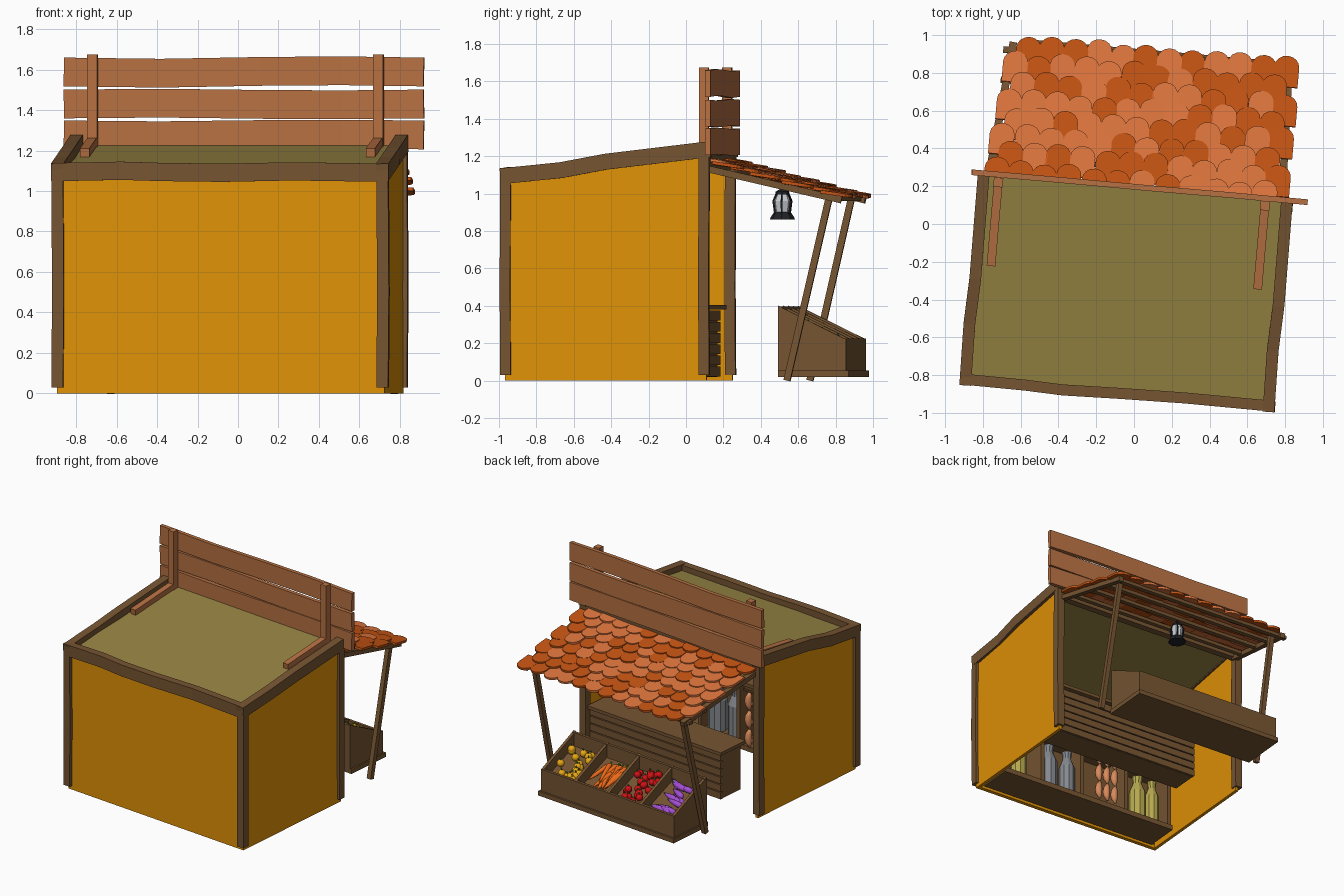
import bpy, bmesh, random
from math import sin, cos, pi, radians
from mathutils import Vector, Matrix

if "Cube" in bpy.data.objects:
    bpy.data.objects.remove(bpy.data.objects["Cube"])

random.seed(4)
mats = {}
WOOD, DARK, SIGN, WALL = '755535', '5C4228', 'B57044', 'E0910F'


def material(hexcol):
    if hexcol not in mats:
        m = bpy.data.materials.new('paint_' + hexcol)
        rgb = [(int(hexcol[i:i + 2], 16) / 255) ** 2.2 for i in (0, 2, 4)]
        m.diffuse_color = (*rgb, 1)
        m.use_nodes = True
        m.node_tree.nodes["Principled BSDF"].inputs["Base Color"].default_value = m.diffuse_color
        mats[hexcol] = m
    return mats[hexcol]


def finish(bm, name, col, smooth=False):
    bmesh.ops.recalc_face_normals(bm, faces=bm.faces)
    me = bpy.data.meshes.new(name)
    for f in bm.faces:
        f.smooth = smooth
    bm.to_mesh(me)
    bm.free()
    me.transform(Matrix.Rotation(radians(-5), 4, 'Z'))  # whole stall is turned slightly
    me.materials.append(material(col))
    ob = bpy.data.objects.new(name, me)
    bpy.context.collection.objects.link(ob)
    return ob


def box(bm, x0, x1, y0, y1, z0, z1):
    m = Matrix.Translation(((x0 + x1) / 2, (y0 + y1) / 2, (z0 + z1) / 2))
    bmesh.ops.create_cube(bm, size=1, matrix=m @ Matrix.Diagonal((x1 - x0, y1 - y0, z1 - z0, 1)))


def prism(bm, pts, vec):
    a = [bm.verts.new(p) for p in pts]
    b = [bm.verts.new(Vector(p) + Vector(vec)) for p in pts]
    bm.faces.new(a)
    bm.faces.new(b[::-1])
    for i in range(len(a)):
        j = (i + 1) % len(a)
        bm.faces.new((a[j], a[i], b[i], b[j]))


def rect(w, h):
    return [(-w / 2, -h / 2), (w / 2, -h / 2), (w / 2, h / 2), (-w / 2, h / 2)]


def circle(n):
    return [(cos(2 * pi * i / n), sin(2 * pi * i / n)) for i in range(n)]


def sweep(bm, pts, ring, scales=None):
    pts = [Vector(p) for p in pts]
    n, rings = len(ring), []
    for i, p in enumerate(pts):
        t = (pts[min(i + 1, len(pts) - 1)] - pts[max(i - 1, 0)]).normalized()
        side = t.cross(Vector((0, 0, 1))) if abs(t.z) < 0.9 else Vector((1, 0, 0))
        side.normalize()
        up = side.cross(t).normalized()
        s = scales[i] if scales else 1
        rings.append([bm.verts.new(p + side * a * s + up * b * s) for a, b in ring])
    bm.faces.new(rings[0])
    bm.faces.new(rings[-1][::-1])
    for r, q in zip(rings, rings[1:]):
        for i in range(n):
            bm.faces.new((r[i], r[(i + 1) % n], q[(i + 1) % n], q[i]))


def part(name, col, pts, ring, scales=None, smooth=False):
    bm = bmesh.new()
    sweep(bm, pts, ring, scales)
    return finish(bm, name, col, smooth)


# plaster walls
bm = bmesh.new()
box(bm, -.81, .79, -.9, -.87, 0, 1.07)
for x in (-.82, .78):
    prism(bm, [(x, -.9, 0), (x, .18, 0), (x, .18, 1.21), (x, -.35, 1.15), (x, -.9, 1.06)], (.025, 0, 0))
finish(bm, 'walls', WALL)

# sloping roof panel
bm = bmesh.new()
prism(bm, [(-.81, -.9, 1.07), (-.81, .19, 1.205), (-.81, .19, 1.225), (-.81, -.9, 1.09)], (1.6, 0, 0))
finish(bm, 'roof_panel', '958345')

# corner posts, rim beams and header
for s, x in (('left', -.816), ('right', .796)):
    for e, y, h in (('front', -.897, 1.07), ('back', .168, 1.21)):
        part(f'{e}_{s}_post', WOOD, [(x, y, .03), (x + .004, y - .003, .5), (x, y, h)], rect(.058, .056))
    part(f'{s}_rim_beam', WOOD, [(x, -.925, 1.092), (x - .006, -.6, 1.125), (x + .004, -.36, 1.17), (x, .2, 1.237)],
         rect(.062, .085))
part('front_rim_beam', WOOD, [(-.845, -.897, 1.093), (-.5, -.9, 1.1), (-.3, -.908, 1.094), (0, -.9, 1.09),
                              (.35, -.894, 1.097), (.825, -.897, 1.09)], rect(.058, .09))
part('back_header_beam', WOOD, [(-.845, .168, 1.17), (0, .168, 1.165), (.825, .168, 1.17)], rect(.055, .08))

# backing board with its brackets
for i, (z, wob) in enumerate(((1.277, .004), (1.43, -.004), (1.588, .006))):
    part(f'sign_plank_{i + 1}', SIGN, [(-.88, .198, z), (-.4, .198, z - wob), (.1, .196, z + wob / 2),
                                       (.5, .197, z + wob), (.905, .195, z)], rect(.03, .142))
for s, x in (('left', -.735), ('right', .682)):
    part(f'{s}_sign_upright', SIGN, [(x, .157, 1.2), (x, .157, 1.675)], rect(.05, .05))
    part(f'{s}_sign_foot', SIGN, [(x, -.285, 1.19), (x, .157, 1.245)], rect(.046, .042))

# awning tiles, two tones in staggered rows
tones = [bmesh.new(), bmesh.new()]
L, W = .165, .066
for j in range(8):
    tip = .945 - .095 * j
    f = j / 7
    lo, hi = -.745 - .065 * f, .775
    pitch = (hi - lo) / 12.2
    for i in range(12):
        u = lo + pitch * (i + .5 + (.4 if j % 2 == 0 else -.05)) + random.uniform(-.005, .005)
        t = tip + random.uniform(-.012, .012)
        z = 1.172 - .26 * (t - .2) + random.uniform(-.004, .004)
        out = [(-W, L), (-W, .06)] + [(-W * cos(pi * k / 8), .06 - .06 * sin(pi * k / 8)) for k in range(1, 8)]
        out += [(W, .06), (W, L)]
        roll = random.uniform(-.05, .05)
        prism(random.choice(tones), [(u + a, t - b, z + b * .15 + a * roll) for a, b in out], (0, .003, .017))
finish(tones[0], 'awning_tiles_dark', 'C4551A')
finish(tones[1], 'awning_tiles_light', 'DE7540')

# awning frame and leaning props
for s, x0, x1 in (('left', -.79, -.72), ('right', .77, .745)):
    part(f'{s}_rafter', WOOD, [(x0, .17, 1.135), (x1, .9, .965)], rect(.04, .036))
for i, y in enumerate((.3, .515, .7, .86)):
    z = 1.135 - .233 * (y - .17)
    part(f'purlin_{i + 1}', WOOD, [(-.77, y, z), (.76, y, z)], rect(.035, .026))
for s, x, dx in (('left', -.685, .02), ('right', .72, -.01)):
    part(f'{s}_awning_prop', WOOD, [(x, .605, 0), (x + dx, .83, .975)], rect(.036, .036))

# hanging lantern
cx, cy = -.03, .515
part('lantern_glass', 'C8CCD0', [(cx, cy, z) for z in (.895, .96, 1.0)], circle(8), (.04, .05, .03))
bm = bmesh.new()
sweep(bm, [(cx, cy, z) for z in (.86, .872, .9)], circle(8), (.067, .064, .045))
sweep(bm, [(cx, cy, z) for z in (.995, 1.01, 1.025)], circle(8), (.038, .036, .012))
sweep(bm, [(cx, cy, 1.02), (cx, cy, 1.06)], circle(5), (.006, .006))
for a, b in circle(6):
    sweep(bm, [(cx + a * r, cy + b * r, z) for r, z in ((.044, .89), (.054, .96), (.034, 1.0))], rect(.009, .009))
finish(bm, 'lantern_frame', '24262A')

# slatted serving counter
bm = bmesh.new()
box(bm, -.47, .77, -.1, .175, .38, .405)
box(bm, -.44, .765, -.08, .13, .02, .375)
for k in range(6):
    box(bm, -.445, .768, .12, .146, .022 + k * .06, .074 + k * .06)
finish(bm, 'counter', WOOD)

# display crate with four bins
X0, X1, Y0, Y1 = -.65, .585, .545, .91
rim = lambda y: .4 - .18 * (y - Y0) / (Y1 - Y0)
bm = bmesh.new()
box(bm, X0, X1, Y0, Y0 + .022, .02, .395)
box(bm, X0, X1, Y1 - .022, Y1, .02, .225)
box(bm, X0 - .012, X1 + .012, Y0, Y1 + .015, .02, .055)
BW = (X1 - X0 - .022) / 4
for k in range(5):
    x = X0 + k * BW
    prism(bm, [(x, Y0, .03), (x, Y1, .03), (x, Y1, rim(Y1)), (x, Y0, rim(Y0))], (.022, 0, 0))
prism(bm, [(X0, Y0, .28), (X0, Y1, .12), (X0, Y1, .135), (X0, Y0, .3)], (X1 - X0, 0, 0))
finish(bm, 'display_crate', WOOD)


# produce heaps
def spots(b, n, mx, my):
    c = X0 + BW * (b + .5) + .011
    for i in range(n):
        x = c + random.uniform(-1, 1) * (BW / 2 - mx)
        y = random.uniform(Y0 + my, Y1 - my)
        yield Vector((x, y, rim(y) - .075 + .035 * (i / n)))


stems = bmesh.new()
for b, name, col, r, n in ((3, 'yellow_peppers', 'E8A61C', .029, 26), (1, 'tomatoes', 'D0181C', .027, 26)):
    bm = bmesh.new()
    for p in spots(b, n, .05, .055):
        bmesh.ops.create_icosphere(bm, subdivisions=2, radius=r, matrix=Matrix.Translation(p))
        sweep(stems, [p + Vector((0, 0, r * .8)), p + Vector((.004, .003, r + .012))], circle(5), (.007, .004))
    finish(bm, name, col, True)
bm = bmesh.new()
for p in spots(2, 18, .055, .13):
    d = Vector((random.uniform(-.4, .4), 1, -.49)).normalized() * .09
    sweep(bm, [p - d, p - d * .85, p + d * .4, p + d], circle(7), (.01, .02, .014, .003))
    sweep(stems, [p - d * 1.2, p - d * .95], circle(5), (.008, .005))
finish(bm, 'carrots', 'EE6A1E', True)
bm = bmesh.new()
for p in spots(0, 16, .09, .07):
    d = Vector((1, random.uniform(-.6, .2), .1)).normalized() * .062
    sweep(bm, [p - d, p - d * .8, p - d * .2, p + d * .6, p + d], circle(7), (.008, .021, .024, .015, .007))
    sweep(stems, [p + d * .95, p + d * 1.2], circle(5), (.009, .004))
finish(bm, 'aubergines', 'A24FD0', True)
finish(stems, 'produce_stems', '4C7A2A')

# storage shelf along the inside of the front wall
bm = bmesh.new()
box(bm, -.77, .75, -.87, -.6, .02, .06)
box(bm, -.77, .75, -.87, -.6, .52, .55)
for x in (-.77, -.38, .02, .38, .72):
    box(bm, x, x + .03, -.87, -.62, .05, .53)
box(bm, -.77, .75, -.87, -.855, .05, .53)
finish(bm, 'storage_shelf', WOOD)
for i, (x, col, r) in enumerate(((.56, 'B5A850', .06), (.29, '85898E', .07), (.12, '85898E', .06),
                                 (-.52, 'B5A850', .065), (-.65, 'B5A850', .055))):
    part(f'storage_jar_{i + 1}', col, [(x, -.7, z) for z in (.06, .3, .37, .39, .43)], circle(10),
         (r, r, r * .55, r * .55, r * .65))

# hanging sausage strings
bm = bmesh.new()
for x in (-.24, -.17, -.1):
    for k in range(3):
        z = .5 - k * .145
        sweep(bm, [(x + .012 * sin(pi * q / 4), -.585, z - q * .036) for q in range(5)], circle(8),
              (.008, .024, .028, .024, .008))
finish(bm, 'sausages', 'D98A5C', True)
part('sausage_rail', DARK, [(-.29, -.585, .515), (-.05, -.585, .515)], rect(.03, .02))
